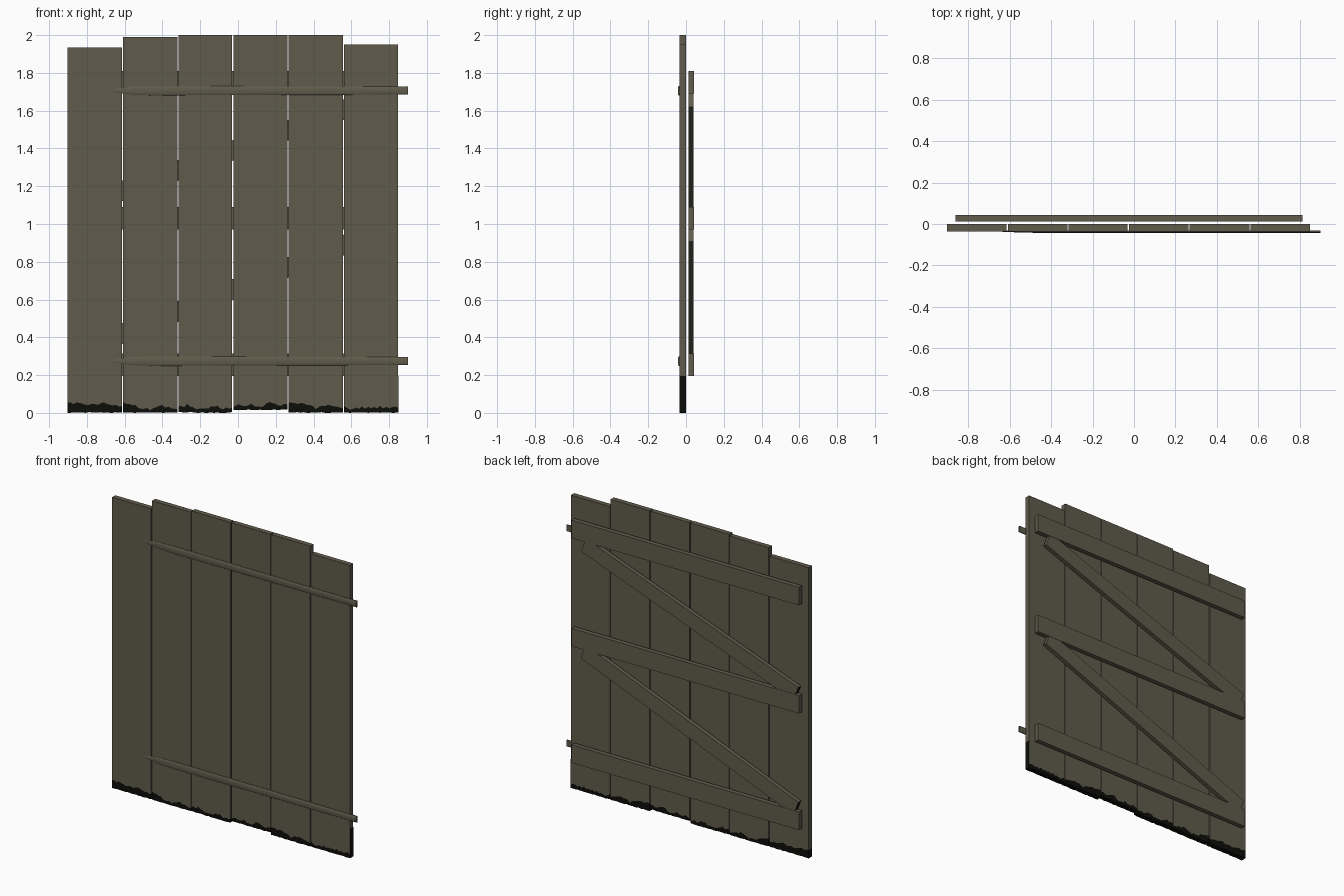
import bpy, bmesh, math, random
from mathutils import Vector

if "Cube" in bpy.data.objects:
    bpy.data.objects.remove(bpy.data.objects["Cube"])

random.seed(4)


def material(name, rgb):
    m = bpy.data.materials.new(name)
    m.diffuse_color = (*rgb, 1)
    m.use_nodes = True
    m.node_tree.nodes["Principled BSDF"].inputs["Base Color"].default_value = m.diffuse_color
    return m


WOOD = material("weathered_wood", (0.117, 0.107, 0.072))
ROT = material("black_rot", (0.004, 0.004, 0.003))


def finish(bm, name):
    bmesh.ops.recalc_face_normals(bm, faces=bm.faces)
    me = bpy.data.meshes.new(name)
    bm.to_mesh(me)
    bm.free()
    me.materials.append(WOOD)
    me.materials.append(ROT)
    ob = bpy.data.objects.new(name, me)
    bpy.context.collection.objects.link(ob)
    return ob


def prism(name, outline, y0, y1):
    """Extrude an x-z outline from y0 to y1."""
    bm = bmesh.new()
    a = [bm.verts.new((x, y0, z)) for x, z in outline]
    b = [bm.verts.new((x, y1, z)) for x, z in outline]
    bm.faces.new(a)
    bm.faces.new(b[::-1])
    n = len(a)
    for i in range(n):
        j = (i + 1) % n
        bm.faces.new((a[i], b[i], b[j], a[j]))
    return finish(bm, name)


def plank(name, x0, x1, base, top, rot):
    """Board whose lower end is cut along a ragged line into a black rotten strip."""
    y0, y1, n = -0.035, -0.001, 18
    bm = bmesh.new()
    front, back = [], []
    for i in range(n + 1):
        t = i / n
        x = x0 + (x1 - x0) * t
        k = min(int(t * (len(rot) - 1)), len(rot) - 2)
        f = t * (len(rot) - 1) - k
        jag = rot[k] * (1 - f) + rot[k + 1] * f + random.uniform(-0.007, 0.007)
        low = base + random.uniform(0, 0.004)
        for cols, y in ((front, y0), (back, y1)):
            cols.append([bm.verts.new((x, y, z)) for z in (low, max(jag, low + 0.006), top)])

    def quad(vs, black):
        bm.faces.new(vs).material_index = int(black)

    for i in range(n):
        for cols in (front, back):
            for r in (0, 1):
                quad((cols[i][r], cols[i + 1][r], cols[i + 1][r + 1], cols[i][r + 1]), r == 0)
        for r in (0, 2):
            quad((front[i][r], front[i + 1][r], back[i + 1][r], back[i][r]), r == 0)
    for i in (0, n):
        for r in (0, 1):
            quad((front[i][r], back[i][r], back[i][r + 1], front[i][r + 1]), r == 0)
    return finish(bm, name)


# Six upright boards: left, right, base, top, rot height along the width
boards = [
    (-0.902, -0.615, 0.0, 1.935, (.06, .05, .047, .042, .05, .04, .03)),
    (-0.608, -0.321, 0.0, 1.99, (.05, .045, .025, .015, .04, .03, .025)),
    (-0.316, -0.031, 0.0, 2.0, (.03, .04, .022, .025, .035, .025, .03)),
    (-0.025, 0.262, 0.014, 2.0, (.035, .04, .045, .035, .05, .04, .045)),
    (0.268, 0.556, 0.0, 2.0, (.05, .05, .04, .025, .04, .03, .02)),
    (0.561, 0.848, 0.0, 1.95, (.03, .02, .03, .025, .03, .025, .03)),
]
for i, b in enumerate(boards):
    plank(f"plank_{i + 1}", *b)

# Black rotten edge on the hinge side of the last board
edge = prism("rotten_edge", [(0.8475, 0.001), (0.8495, 0.001), (0.8495, 0.195), (0.8475, 0.195)],
             -0.0352, -0.0008)
for p in edge.data.polygons:
    p.material_index = 1

# Three horizontal battens on the back
for name, z in (("bottom", 0.255), ("middle", 1.03), ("top", 1.75)):
    prism(f"{name}_batten", [(-0.862, z - 0.06), (0.812, z - 0.06),
                             (0.812, z + 0.06), (-0.862, z + 0.06)], 0.012, 0.043)

# Two diagonal braces, low on the -x side, with a dark lower end
for name, c, slope in (("upper", 1.40, 0.366), ("lower", 0.665, 0.40)):
    p0 = Vector((-0.837, c - 0.837 * slope))
    p1 = Vector((0.727, c + 0.727 * slope))
    d = (p1 - p0).normalized()
    s = Vector((-d.y, d.x)) * 0.051
    ob = prism(f"{name}_brace", [p0 - s, p1 - s, p1 + s, p0 + s], 0.013, 0.041)
    for f in ob.data.polygons:
        if f.normal.x < -0.8:
            f.material_index = 1

# Two hinge straps on the front: shallow arched section, tapering to a point
sections = [(0.90, 0.021, 0.009), (0.1, 0.023, 0.009), (-0.45, 0.025, 0.009),
            (-0.55, 0.022, 0.007), (-0.62, 0.014, 0.004), (-0.685, 0.001, 0.001)]
for name, z in (("lower", 0.274), ("upper", 1.706)):
    bm = bmesh.new()
    rings = []
    for x, h, d in sections:
        ring = [bm.verts.new((x, -0.031, z + h)), bm.verts.new((x, -0.031, z - h))]
        for k in range(7):
            a = math.pi * k / 6
            ring.append(bm.verts.new((x, -0.034 - d * (0.45 + 0.55 * math.sin(a)),
                                      z - h * math.cos(a))))
        rings.append(ring)
    for r, q in zip(rings, rings[1:]):
        for i in range(len(r)):
            j = (i + 1) % len(r)
            bm.faces.new((r[i], r[j], q[j], q[i]))
    bm.faces.new(rings[0])
    bm.faces.new(rings[-1][::-1])
    ob = finish(bm, f"{name}_hinge_strap")
    bpy.ops.object.select_all(action='DESELECT')
    ob.select_set(True)
    bpy.context.view_layer.objects.active = ob
    bpy.ops.object.shade_smooth_by_angle(angle=math.radians(40))
